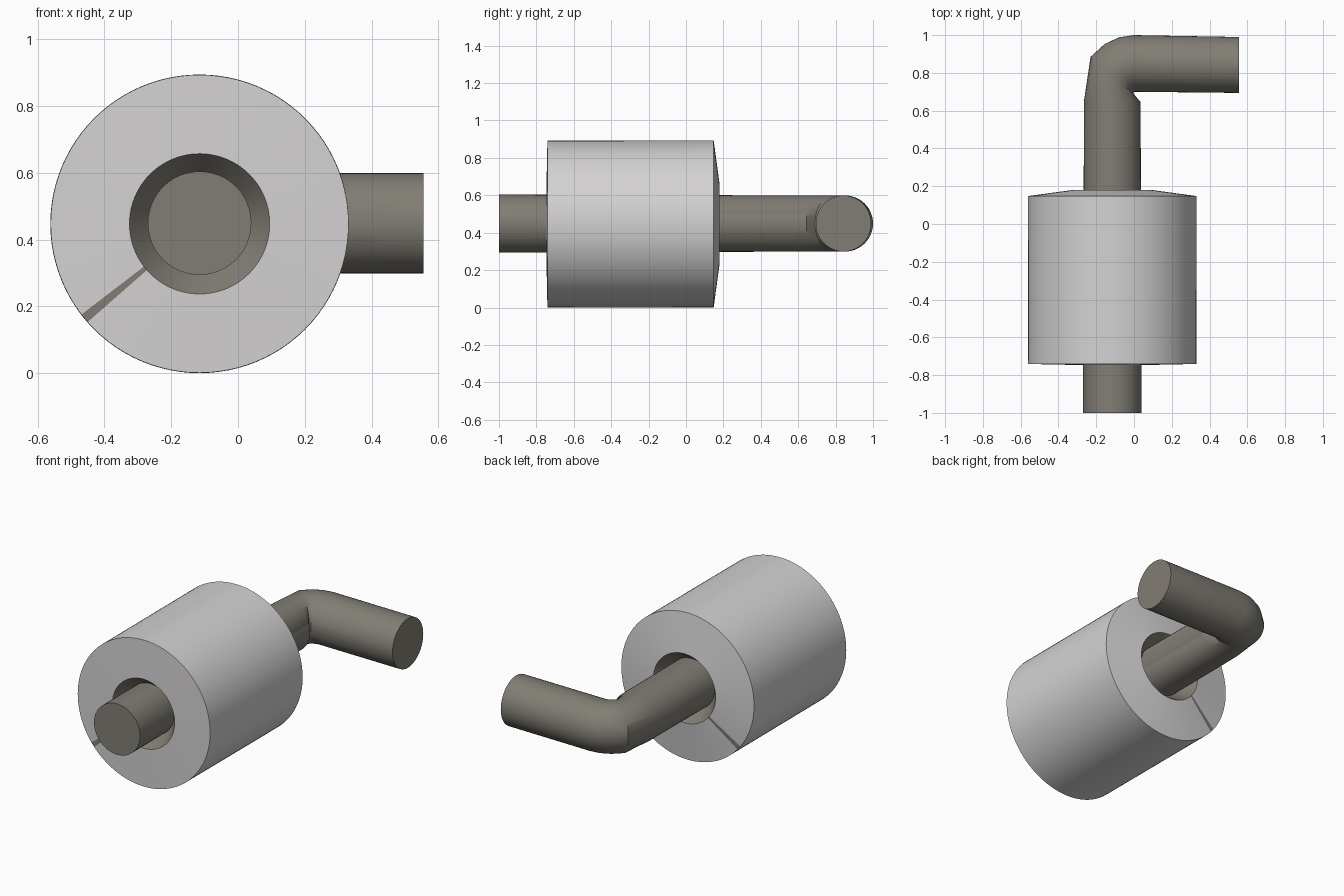
import bpy, bmesh, math
from mathutils import Vector

if "Cube" in bpy.data.objects:
    bpy.data.objects.remove(bpy.data.objects["Cube"])

CX, CZ = -0.115, 0.447


def material(name, rgb):
    m = bpy.data.materials.new(name)
    m.diffuse_color = (*rgb, 1)
    m.use_nodes = True
    m.node_tree.nodes["Principled BSDF"].inputs["Base Color"].default_value = m.diffuse_color
    return m


paper = material("paper_light_grey", (0.66, 0.645, 0.65))
metal = material("warm_dark_grey", (0.222, 0.208, 0.178))


def skin(bm, rings, closed=False):
    """Bridge neighbouring rings of vertices, return faces as (band, segment, face)."""
    out = []
    n = len(rings[0])
    for i in range(len(rings) if closed else len(rings) - 1):
        a, b = rings[i], rings[(i + 1) % len(rings)]
        for k in range(n):
            j = (k + 1) % n
            out.append((i, k, bm.faces.new((a[k], a[j], b[j], b[k]))))
    return out


def finish(bm, name, mats, angle):
    bmesh.ops.recalc_face_normals(bm, faces=bm.faces[:])
    me = bpy.data.meshes.new(name)
    bm.to_mesh(me)
    bm.free()
    ob = bpy.data.objects.new(name, me)
    bpy.context.collection.objects.link(ob)
    for m in mats:
        me.materials.append(m)
    bpy.ops.object.select_all(action='DESELECT')
    ob.select_set(True)
    bpy.context.view_layer.objects.active = ob
    bpy.ops.object.shade_smooth_by_angle(angle=math.radians(angle))
    return ob


# Paper roll: lathed about the y axis, with tapered core openings at both ends
profile = [(0.446, -0.741), (0.447, 0.148), (0.21, 0.18), (0.147, 0.10),
           (0.147, -0.665), (0.21, -0.746)]
SEG = 96
bm = bmesh.new()
rings = []
for r, y in profile:
    rings.append([bm.verts.new((CX + r * math.cos(2 * math.pi * k / SEG), y,
                                CZ + r * math.sin(2 * math.pi * k / SEG)))
                  for k in range(SEG)])
SEAM = SEG // 2 + 10   # the narrow wedge marking the seam on both end faces
for band, k, f in skin(bm, rings, closed=True):
    core = band in (2, 3, 4)
    seam = band in (1, 5) and k == SEAM
    f.material_index = 1 if core or seam else 0
finish(bm, "paper_roll", [paper, metal], 30)

# Bent holder bar: each ring spans an outer and an inner point of the plan outline
outline = [((-0.270, -1.0), (0.040, -1.0)),
           ((-0.265, 0.65), (0.035, 0.645)),
           ((-0.230, 0.885), (-0.003, 0.69)),
           ((-0.155, 0.953), (-0.002, 0.696)),
           ((-0.080, 0.988), (-0.001, 0.698)),
           ((0.0, 1.0), (0.0, 0.70)),
           ((0.555, 0.99), (0.555, 0.694))]
N = 48
bm = bmesh.new()
rings = []
for i, (o, inn) in enumerate(outline):
    o, inn = Vector((*o, 0.449)), Vector((*inn, 0.449))
    mid, half = (o + inn) / 2, (o - inn) / 2
    rz = 0.155 if i == 0 else 0.15
    rings.append([bm.verts.new(mid + half * math.cos(2 * math.pi * k / N)
                               + Vector((0, 0, rz * math.sin(2 * math.pi * k / N))))
                  for k in range(N)])
skin(bm, rings)
bm.faces.new(rings[0])
bm.faces.new(rings[-1])
finish(bm, "holder_bar", [metal], 35)
